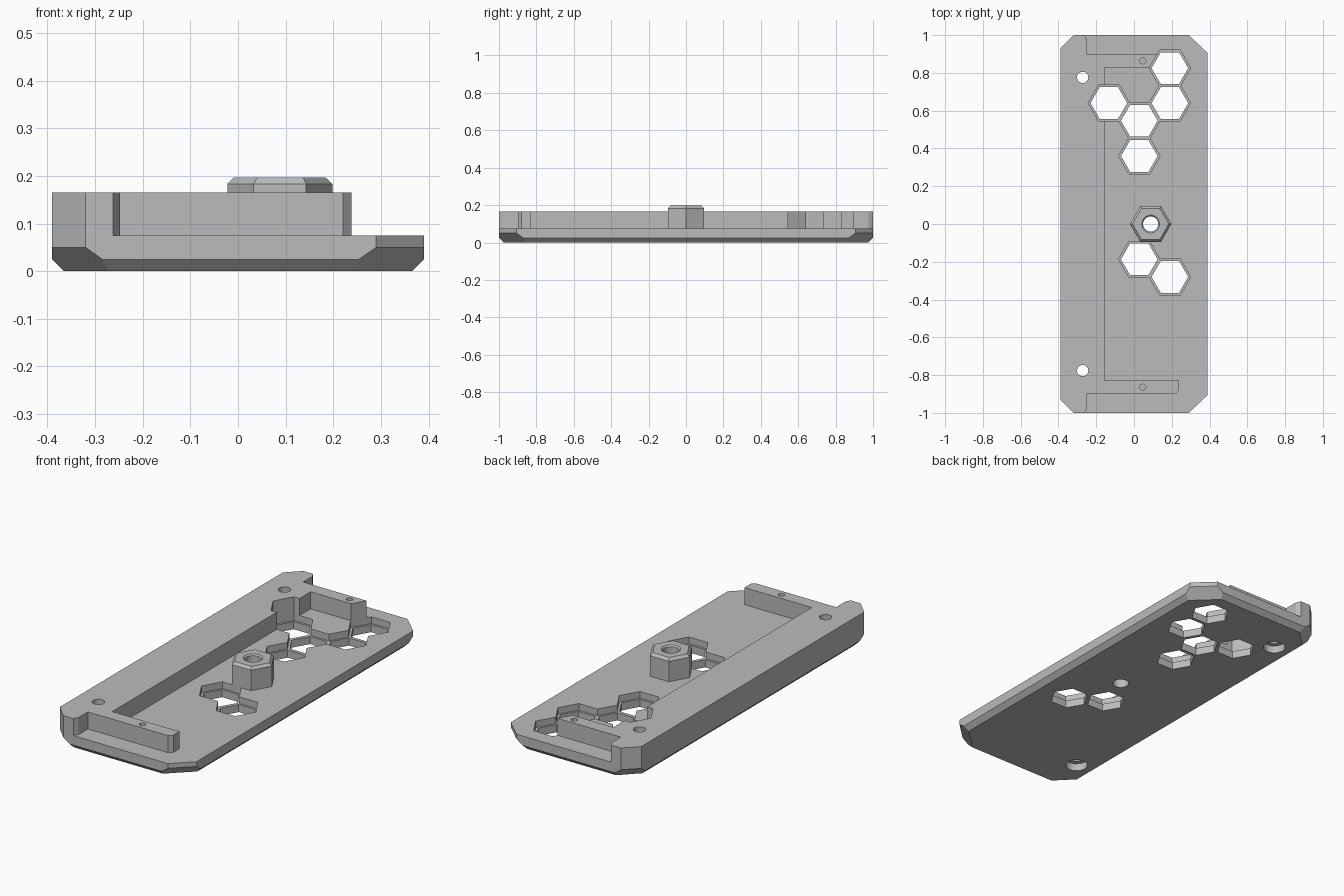
import bpy, bmesh, math
from mathutils import Vector

if "Cube" in bpy.data.objects:
    bpy.data.objects.remove(bpy.data.objects["Cube"])

grey = bpy.data.materials.new("plain_grey")
grey.diffuse_color = (0.5, 0.5, 0.5, 1)
grey.use_nodes = True
grey.node_tree.nodes["Principled BSDF"].inputs["Base Color"].default_value = grey.diffuse_color


def make(name, bm):
    bmesh.ops.recalc_face_normals(bm, faces=bm.faces)
    me = bpy.data.meshes.new(name)
    bm.to_mesh(me)
    bm.free()
    ob = bpy.data.objects.new(name, me)
    bpy.context.collection.objects.link(ob)
    return ob


def prism(name, pts, z0, z1):
    bm = bmesh.new()
    f = bm.faces.new([bm.verts.new((x, y, z0)) for x, y in pts])
    r = bmesh.ops.extrude_face_region(bm, geom=[f])
    vs = [v for v in r["geom"] if isinstance(v, bmesh.types.BMVert)]
    bmesh.ops.translate(bm, verts=vs, vec=(0, 0, z1 - z0))
    return make(name, bm)


def lathe(name, x, y, rings, n):
    """Stacked n-sided rings given as (radius, z)."""
    bm = bmesh.new()
    loops = [[bm.verts.new((x + r * math.cos(2 * math.pi * i / n),
                            y + r * math.sin(2 * math.pi * i / n), z)) for i in range(n)]
             for r, z in rings]
    for a, b in zip(loops, loops[1:]):
        for i in range(n):
            j = (i + 1) % n
            bm.faces.new((a[i], a[j], b[j], b[i]))
    bm.faces.new(loops[0])
    bm.faces.new(loops[-1])
    return make(name, bm)


def combine(target, tool, op="DIFFERENCE"):
    m = target.modifiers.new("bool", "BOOLEAN")
    m.operation, m.solver, m.object = op, "EXACT", tool
    bpy.context.view_layer.objects.active = target
    bpy.ops.object.modifier_apply(modifier=m.name)
    bpy.data.objects.remove(tool)


# Plate: block trimmed by corner planes and 45 degree bottom chamfers
FLOOR, TOP = 0.075, 0.165
W = 0.39
bm = bmesh.new()
bmesh.ops.create_cube(bm, size=1)
for v in bm.verts:
    v.co = (v.co.x * 2 * W, v.co.y * 2, (v.co.z + 0.5) * TOP)


def trim(point, normal):
    bmesh.ops.bisect_plane(bm, geom=bm.verts[:] + bm.edges[:] + bm.faces[:], dist=1e-6,
                           plane_co=point, plane_no=normal, clear_outer=True)
    bmesh.ops.holes_fill(bm, edges=[e for e in bm.edges if e.is_boundary])


for sy in (-1, 1):
    trim((0, sy, 0.025), (0, sy, -1))
    for sx, cx, cy in ((-1, 0.07, 0.07), (1, 0.1, 0.095)):
        n = Vector((sx * cy, sy * cx, 0)).normalized()
        trim((sx * W, sy * (1 - cy), 0), n)
        trim((sx * W, sy * (1 - cy), 0.05), n - Vector((0, 0, 1)))
for sx in (-1, 1):
    trim((sx * W, 0, 0.025), (sx, 0, -1))
plate = make("base_plate", bm)

# Recessed floor leaving the side rail and the two end walls
half = [(0.5, 1.1), (-0.262, 1.1), (-0.262, 1), (-0.248, 0.975), (-0.248, 0.898),
        (0.22, 0.898), (0.238, 0.88), (0.238, 0.828), (-0.155, 0.828)]
combine(plate, prism("floor_cutter", half + [(x, -y) for x, y in reversed(half)], FLOOR, 0.3))

# Hexagonal windows with a ledge
hexes = [(0.19, 0.825), (0.19, 0.64), (-0.133, 0.64), (0.028, 0.547), (0.028, 0.36),
         (0.028, -0.187), (0.19, -0.28)]
for x, y in hexes:
    combine(plate, lathe("pocket_cutter", x, y, [(0.11, 0.04), (0.11, 0.3)], 6))
for x, y in hexes:
    combine(plate, lathe("window_cutter", x, y, [(0.097, -0.1), (0.097, 0.3)], 6))

# Hexagonal boss with chamfered top and a bore
combine(plate, lathe("boss", 0.088, 0, [(0.11, 0.02), (0.11, 0.183), (0.096, 0.197)], 6), "UNION")
combine(plate, lathe("bore_cutter", 0.088, 0, [(0.04, -0.1), (0.04, 0.19), (0.058, 0.208)], 32))

# Screw holes in the rail, counterbored below, and blind pin holes in the end walls
for s in (-1, 1):
    combine(plate, lathe("screw_cutter", -0.272, s * 0.776,
                         [(0.055, -0.1), (0.055, 0.04), (0.03, 0.041), (0.03, 0.3)], 32))
    combine(plate, lathe("pin_cutter", 0.047, s * 0.864, [(0.016, 0.06), (0.016, 0.3)], 20))

plate.data.materials.clear()
plate.data.materials.append(grey)
for p in plate.data.polygons:
    p.material_index = 0
plate.select_set(True)
bpy.context.view_layer.objects.active = plate
bpy.ops.object.shade_smooth_by_angle(angle=math.radians(25))
